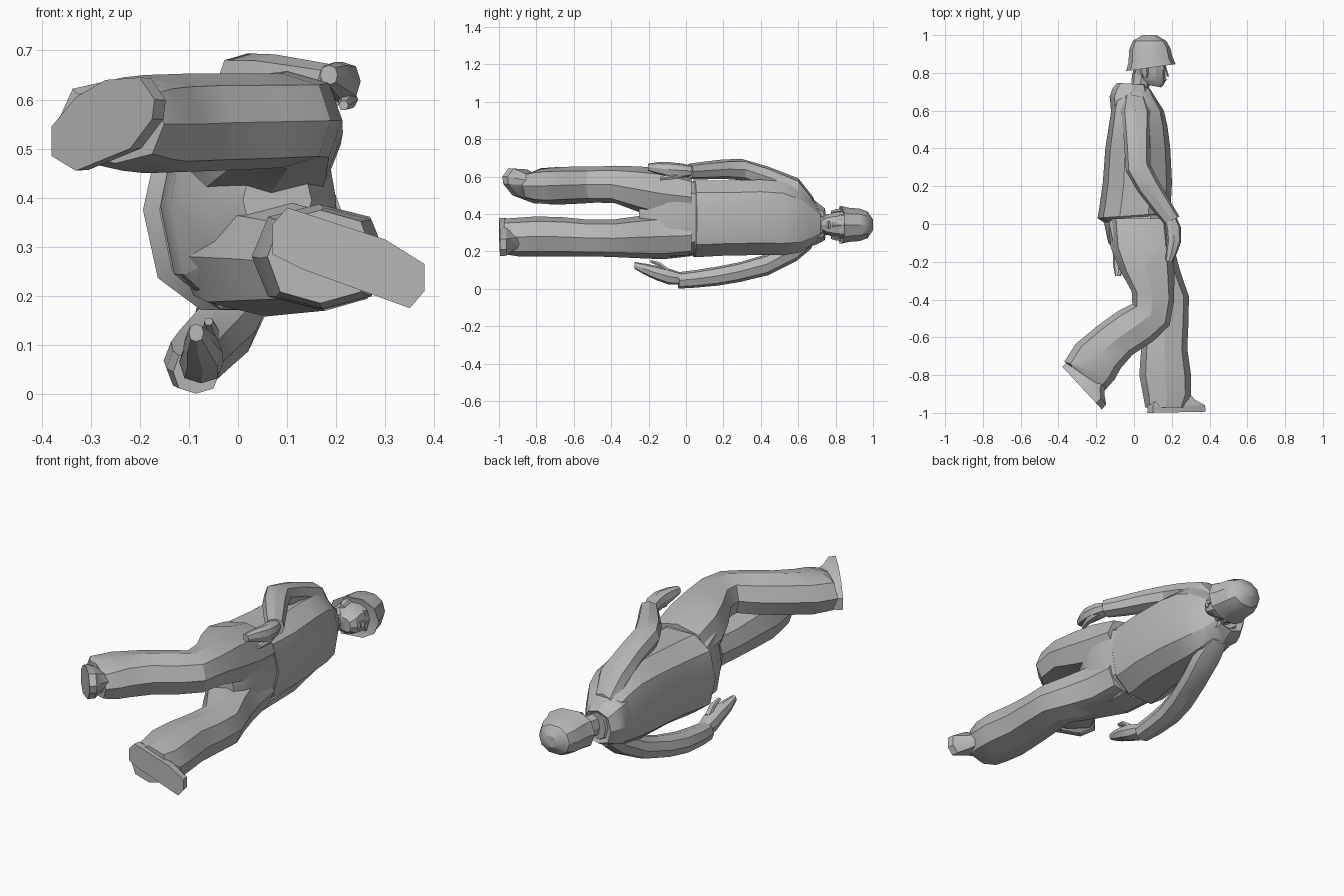
import bpy, bmesh, math
from mathutils import Vector

if "Cube" in bpy.data.objects:
    bpy.data.objects.remove(bpy.data.objects["Cube"], do_unlink=True)

grey = bpy.data.materials.new("plain grey")
grey.use_nodes = True
grey.diffuse_color = (0.48, 0.48, 0.48, 1)
grey.node_tree.nodes["Principled BSDF"].inputs["Base Color"].default_value = (0.48, 0.48, 0.48, 1)


def skin(name, rings, angle=28):
    """Closed skin over rings that all have the same number of points."""
    bm = bmesh.new()
    loops = [[bm.verts.new(p) for p in ring] for ring in rings]
    n = len(loops[0])
    for a, b in zip(loops, loops[1:]):
        for i in range(n):
            j = (i + 1) % n
            bm.faces.new((a[i], a[j], b[j], b[i]))
    bm.faces.new(loops[0][::-1])
    bm.faces.new(loops[-1])
    bmesh.ops.recalc_face_normals(bm, faces=bm.faces[:])
    mesh = bpy.data.meshes.new(name)
    bm.to_mesh(mesh)
    bm.free()
    mesh.materials.append(grey)
    ob = bpy.data.objects.new(name, mesh)
    bpy.context.collection.objects.link(ob)
    bpy.ops.object.select_all(action='DESELECT')
    ob.select_set(True)
    bpy.context.view_layer.objects.active = ob
    bpy.ops.object.shade_smooth_by_angle(angle=math.radians(angle))


def loft(name, sections, n=8, power=0.8, angle=28):
    """Sections: x, y, z, half depth, half width (along z), turn in degrees."""
    rings = []
    for x, y, z, hd, hw, turn in sections:
        d = Vector((math.cos(math.radians(turn)), math.sin(math.radians(turn)), 0))
        ring = []
        for i in range(n):
            c, s = math.cos(math.tau * i / n), math.sin(math.tau * i / n)
            u = math.copysign(abs(c) ** power, c) * hd
            w = math.copysign(abs(s) ** power, s) * hw
            ring.append(Vector((x, y, z + w)) + d * u)
        rings.append(ring)
    skin(name, rings, angle)


def shoe(name, outline, heel_y, slope, normal, ankle):
    """Flat sole outline in x, z, lying on a sloped plane, narrowing to the ankle."""
    heel_x = outline[0][0]
    base = [Vector((x, heel_y + slope * (x - heel_x), z)) for x, z in outline]
    up, ankle = Vector(normal), Vector(ankle)
    skin(name, [[p.lerp(ankle, t) + up * h for p in base]
                for t, h in ((0, 0), (0.02, 0.035), (0.25, 0.065), (0.45, 0.12))], 25)


# Jacket with a flared hem
loft("jacket", [
    (0.005, 0.02, 0.375, 0.165, 0.19, 4),
    (0.0, 0.045, 0.375, 0.194, 0.212, 4),
    (0.005, 0.09, 0.375, 0.19, 0.212, 3),
    (0.018, 0.22, 0.378, 0.183, 0.208, 0),
    (0.02, 0.4, 0.382, 0.172, 0.21, 0),
    (0.022, 0.52, 0.377, 0.155, 0.205, 0),
    (0.02, 0.61, 0.365, 0.138, 0.178, -4),
    (0.012, 0.68, 0.355, 0.105, 0.125, -8),
    (0.015, 0.73, 0.345, 0.07, 0.07, -10)], n=10)

# Hood lying round the back of the neck
loft("hood", [
    (-0.02, 0.56, 0.357, 0.1, 0.13, -8),
    (-0.022, 0.66, 0.355, 0.108, 0.13, -8),
    (-0.015, 0.705, 0.35, 0.1, 0.11, -6),
    (-0.01, 0.742, 0.345, 0.08, 0.085, -4),
    (0.0, 0.72, 0.342, 0.045, 0.05, -5)])

# Trousers: hips, trailing leg and leading leg
loft("hips", [
    (0.02, 0.08, 0.375, 0.165, 0.185, 0),
    (0.02, 0.0, 0.383, 0.178, 0.212, 0),
    (0.032, -0.1, 0.395, 0.168, 0.232, 0),
    (0.06, -0.19, 0.395, 0.12, 0.18, 0),
    (0.08, -0.25, 0.395, 0.07, 0.07, 0)], n=10)
loft("trailing_trouser_leg", [
    (0.03, 0.03, 0.49, 0.165, 0.11, 0),
    (0.042, -0.12, 0.507, 0.167, 0.136, 0),
    (0.068, -0.25, 0.532, 0.146, 0.122, -4),
    (0.1, -0.38, 0.558, 0.115, 0.1, -12),
    (0.09, -0.48, 0.557, 0.114, 0.096, -30),
    (0.01, -0.54, 0.555, 0.122, 0.098, -42),
    (-0.1, -0.615, 0.553, 0.12, 0.1, -40),
    (-0.19, -0.7, 0.55, 0.135, 0.1, -30),
    (-0.235, -0.775, 0.55, 0.142, 0.095, -19),
    (-0.25, -0.81, 0.55, 0.12, 0.08, -34)])
loft("leading_trouser_leg", [
    (0.03, 0.03, 0.285, 0.16, 0.11, 0),
    (0.055, -0.12, 0.28, 0.155, 0.122, 0),
    (0.115, -0.26, 0.276, 0.13, 0.112, 5),
    (0.178, -0.39, 0.27, 0.113, 0.1, 3),
    (0.168, -0.53, 0.272, 0.12, 0.098, 0),
    (0.16, -0.66, 0.278, 0.122, 0.105, 0),
    (0.165, -0.8, 0.28, 0.137, 0.107, 0),
    (0.175, -0.9, 0.277, 0.128, 0.103, 0),
    (0.168, -0.972, 0.28, 0.108, 0.095, 0)])

# Shoes
shoe("trailing_shoe",
     [(-0.38, 0.545), (-0.33, 0.605), (-0.27, 0.64), (-0.2, 0.645), (-0.17, 0.6),
      (-0.175, 0.56), (-0.22, 0.5), (-0.33, 0.455), (-0.38, 0.485)],
     -0.755, -1.08, (0.73, 0.68, 0), (-0.31, -0.82, 0.55))
shoe("leading_shoe",
     [(0.07, 0.345), (0.07, 0.285), (0.13, 0.255), (0.35, 0.175), (0.38, 0.21),
      (0.38, 0.265), (0.3, 0.315), (0.1, 0.38)],
     -1.0, 0.02, (0, 1, 0), (0.15, -1.0, 0.29))

# Arms: one swung forward, one swung back
loft("forward_sleeve", [
    (0.005, 0.68, 0.44, 0.055, 0.05, -5),
    (0.01, 0.6, 0.525, 0.078, 0.066, 0),
    (0.015, 0.44, 0.595, 0.068, 0.058, 5),
    (0.02, 0.3, 0.637, 0.066, 0.057, 18),
    (0.075, 0.2, 0.64, 0.062, 0.052, 30),
    (0.15, 0.09, 0.632, 0.052, 0.047, 30),
    (0.2, 0.02, 0.628, 0.045, 0.042, 25)])
loft("forward_hand", [
    (0.19, 0.04, 0.63, 0.03, 0.026, 20),
    (0.208, -0.02, 0.632, 0.04, 0.038, 5),
    (0.212, -0.09, 0.637, 0.038, 0.04, -5),
    (0.198, -0.15, 0.645, 0.03, 0.032, -10),
    (0.185, -0.2, 0.65, 0.018, 0.02, -10)])
loft("forward_thumb", [
    (0.215, -0.01, 0.615, 0.022, 0.02, 0),
    (0.225, -0.08, 0.6, 0.02, 0.018, 0),
    (0.215, -0.14, 0.588, 0.01, 0.01, 0)], n=6)
loft("backward_sleeve", [
    (0.0, 0.67, 0.27, 0.055, 0.055, -5),
    (0.0, 0.59, 0.21, 0.075, 0.062, -5),
    (-0.03, 0.44, 0.13, 0.068, 0.057, -10),
    (-0.07, 0.29, 0.09, 0.066, 0.053, -12),
    (-0.09, 0.17, 0.068, 0.062, 0.051, -8),
    (-0.09, 0.05, 0.053, 0.056, 0.047, 0),
    (-0.085, -0.04, 0.045, 0.047, 0.044, 5)])
loft("backward_hand", [
    (-0.08, -0.02, 0.055, 0.032, 0.03, 0),
    (-0.075, -0.09, 0.065, 0.045, 0.043, 0),
    (-0.072, -0.16, 0.085, 0.04, 0.038, 0),
    (-0.08, -0.22, 0.105, 0.03, 0.03, 0),
    (-0.085, -0.275, 0.125, 0.015, 0.018, 0)])
loft("backward_thumb", [
    (-0.06, -0.09, 0.09, 0.018, 0.018, 0),
    (-0.055, -0.14, 0.13, 0.016, 0.014, 0),
    (-0.06, -0.19, 0.148, 0.009, 0.008, 0)], n=6)

# Neck, head and face
loft("neck", [
    (0.02, 0.68, 0.342, 0.055, 0.055, 0),
    (0.035, 0.75, 0.342, 0.05, 0.055, 10),
    (0.045, 0.8, 0.342, 0.055, 0.058, 0)])
loft("head", [
    (0.105, 0.73, 0.342, 0.04, 0.035, -10),
    (0.095, 0.755, 0.342, 0.07, 0.055, -5),
    (0.082, 0.79, 0.342, 0.085, 0.068, 0),
    (0.08, 0.84, 0.342, 0.09, 0.075, 0),
    (0.08, 0.9, 0.342, 0.08, 0.07, 0)], n=10)
loft("nose", [
    (0.168, 0.782, 0.342, 0.018, 0.016, 0),
    (0.165, 0.8, 0.342, 0.014, 0.011, 0),
    (0.158, 0.835, 0.342, 0.012, 0.008, 0)], n=6)
loft("lips", [
    (0.155, 0.755, 0.342, 0.01, 0.018, 0),
    (0.16, 0.763, 0.342, 0.014, 0.024, 0),
    (0.157, 0.772, 0.342, 0.01, 0.018, 0)], n=6)
for side, s in (("left", 1), ("right", -1)):
    loft(side + "_ear", [
        (0.06, 0.775, 0.342 + s * 0.066, 0.012, 0.01, 0),
        (0.055, 0.8, 0.342 + s * 0.073, 0.022, 0.012, 0),
        (0.055, 0.83, 0.342 + s * 0.074, 0.02, 0.012, 0)], n=6)
    loft(side + "_brow", [
        (0.15, 0.82, 0.342 + s * 0.034, 0.014, 0.022, 0),
        (0.152, 0.832, 0.342 + s * 0.034, 0.014, 0.024, 0)], n=6)

# Helmet with a flared brim
loft("helmet", [
    (0.09, 0.835, 0.342, 0.1, 0.08, 8),
    (0.09, 0.828, 0.342, 0.133, 0.104, 8),
    (0.088, 0.87, 0.342, 0.117, 0.095, 6),
    (0.083, 0.925, 0.342, 0.11, 0.091, 3),
    (0.082, 0.97, 0.342, 0.088, 0.075, 0),
    (0.083, 1.0, 0.342, 0.035, 0.03, 0)], n=10, power=0.9, angle=32)
